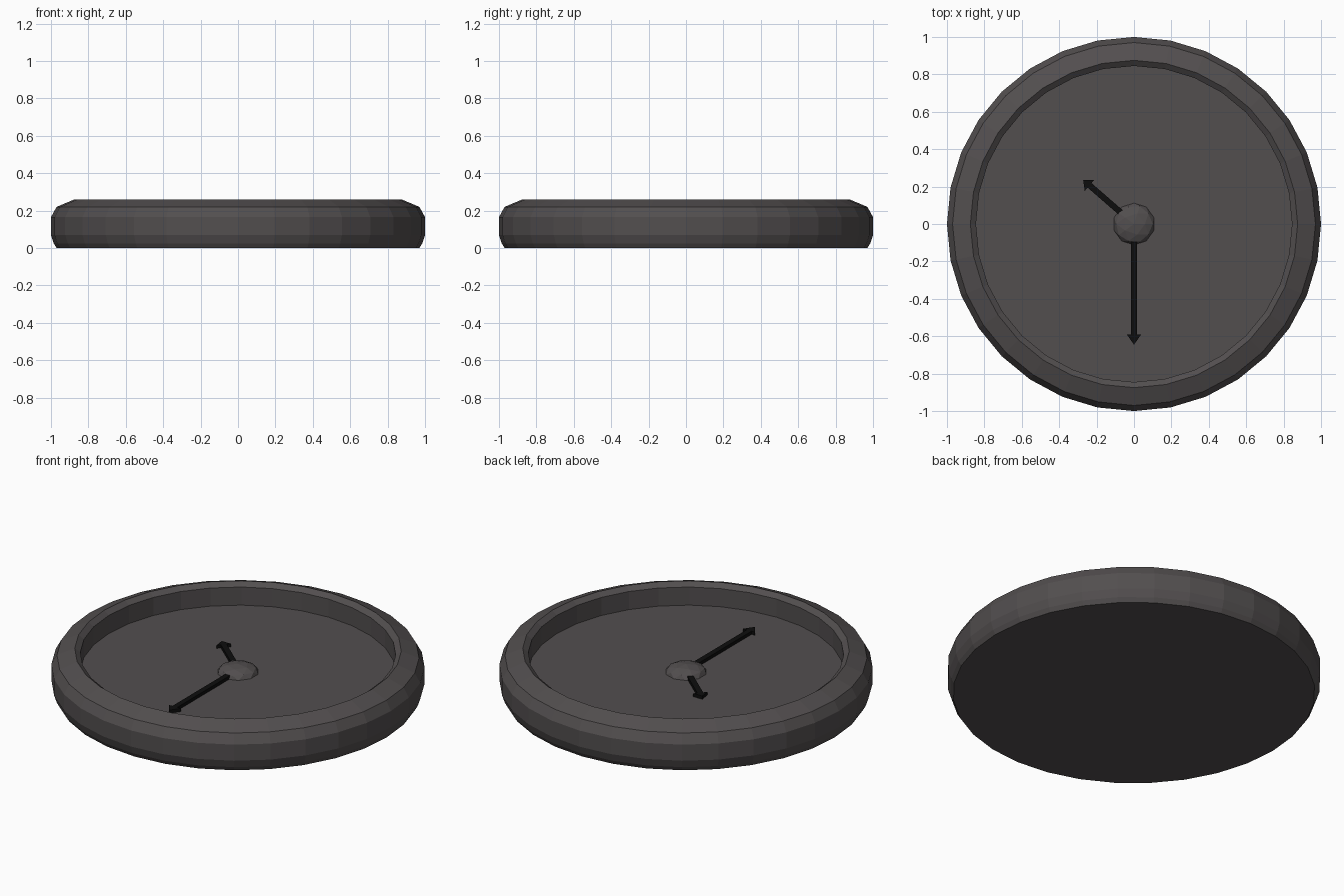
import bpy, bmesh, math

if "Cube" in bpy.data.objects:
    bpy.data.objects.remove(bpy.data.objects["Cube"])


def material(name, rgb):
    m = bpy.data.materials.new(name)
    m.diffuse_color = (*rgb, 1)
    m.use_nodes = True
    m.node_tree.nodes["Principled BSDF"].inputs["Base Color"].default_value = m.diffuse_color
    return m


BODY = material("dark_grey", (0.085, 0.077, 0.078))
BLACK = material("black", (0.004, 0.004, 0.004))


def finish(name, bm, mat):
    bmesh.ops.recalc_face_normals(bm, faces=bm.faces)
    me = bpy.data.meshes.new(name)
    bm.to_mesh(me)
    bm.free()
    me.materials.append(mat)
    ob = bpy.data.objects.new(name, me)
    bpy.context.collection.objects.link(ob)
    return ob


def lathe(name, profile, sides, mat):
    """Closed turned body; the first and last rings are capped."""
    bm = bmesh.new()
    rings = [[bm.verts.new((r * math.cos(2 * math.pi * i / sides),
                            r * math.sin(2 * math.pi * i / sides), z))
              for i in range(sides)] for r, z in profile]
    for a, b in zip(rings, rings[1:]):
        for i in range(sides):
            j = (i + 1) % sides
            bm.faces.new((a[i], a[j], b[j], b[i]))
    bm.faces.new(rings[0])
    bm.faces.new(rings[-1])
    return finish(name, bm, mat)


def hand(name, length, head, angle, mat):
    """Flat arrow lying on the dial, pointing along angle (degrees)."""
    neck, w, hw = length - head, 0.016, 0.039
    outline = [(0, -w), (neck, -w), (neck, -hw), (length, 0),
               (neck, hw), (neck, w), (0, w)]
    bm = bmesh.new()
    face = bm.faces.new([bm.verts.new((x, y, 0)) for x, y in outline])
    new = bmesh.ops.extrude_face_region(bm, geom=[face])["geom"]
    bmesh.ops.translate(bm, vec=(0, 0, 0.022),
                        verts=[v for v in new if isinstance(v, bmesh.types.BMVert)])
    ob = finish(name, bm, mat)
    ob.location.z = 0.127
    ob.rotation_euler.z = math.radians(angle)
    return ob


# Case: rounded outer wall, sloped rim, recessed dial
lathe("clock_case", [(0.97, 0), (0.985, 0.025), (1, 0.07), (1, 0.165),
                     (0.97, 0.22), (0.875, 0.26), (0.845, 0.237),
                     (0.845, 0.13)], 32, BODY)

# Hands
hand("minute_hand", 0.645, 0.055, -90, BLACK)
hand("hour_hand", 0.36, 0.045, 139, BLACK)

# Faceted dome at the centre
bm = bmesh.new()
bmesh.ops.create_icosphere(bm, subdivisions=2, radius=1)
bmesh.ops.scale(bm, vec=(0.112, 0.112, 0.047), verts=bm.verts)
hub = finish("centre_hub", bm, BODY)
hub.location.z = 0.13
